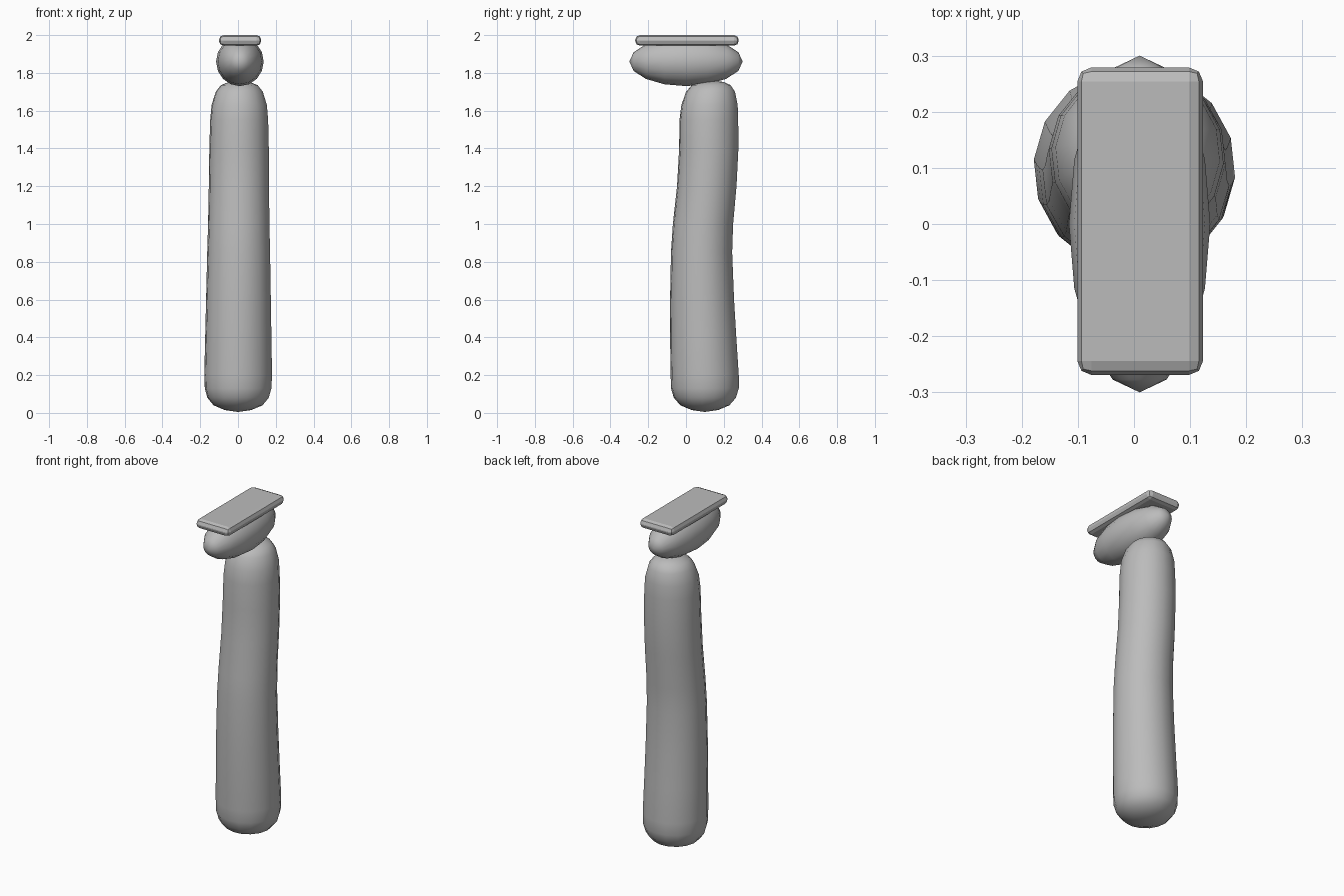
import bpy
import bmesh
from math import sin, cos, pi, radians
from mathutils import Matrix

default_cube = bpy.data.objects.get("Cube")
if default_cube:
    bpy.data.objects.remove(default_cube, do_unlink=True)

# Single plain grey
grey = bpy.data.materials.new("plain grey")
grey.use_nodes = True
colour = (0.5, 0.5, 0.5, 1)
grey.diffuse_color = colour
grey.node_tree.nodes["Principled BSDF"].inputs["Base Color"].default_value = colour


def add_object(name, bm, smooth):
    """Turn a bmesh into a named, shaded object with the grey material."""
    bmesh.ops.recalc_face_normals(bm, faces=bm.faces)
    for face in bm.faces:
        face.smooth = smooth
    mesh = bpy.data.meshes.new(name)
    bm.to_mesh(mesh)
    bm.free()
    mesh.materials.append(grey)
    obj = bpy.data.objects.new(name, mesh)
    bpy.context.collection.objects.link(obj)
    return obj


def build_handle(sections, sides=16, turn=radians(-5)):
    """Loft elliptical sections: height, half width, back and front reach."""
    bm = bmesh.new()
    rings = []
    for z, half_width, front, back in sections:
        centre, depth = (front + back) / 2, (back - front) / 2
        shift = 0.004 * z
        ring = []
        for i in range(sides):
            angle = turn + 2 * pi * i / sides
            ring.append(bm.verts.new((shift + half_width * cos(angle),
                                      centre + depth * sin(angle), z)))
        rings.append(ring)
    for lower, upper in zip(rings, rings[1:]):
        for i in range(sides):
            j = (i + 1) % sides
            bm.faces.new((lower[i], lower[j], upper[j], upper[i]))
    # Shallow domes close both ends
    for ring, z in ((rings[0], 0.005), (rings[-1], 1.76)):
        centre_y = sum(v.co.y for v in ring) / sides
        tip = bm.verts.new((0.004 * z, centre_y, z))
        for i in range(sides):
            bm.faces.new((ring[i], ring[(i + 1) % sides], tip))
    return add_object("handle", bm, True)


# Handle: a gently bent, tapering grip with rounded ends
build_handle([
    (0.015, 0.07, 0.03, 0.17),
    (0.04, 0.13, -0.03, 0.23),
    (0.08, 0.163, -0.065, 0.265),
    (0.13, 0.177, -0.08, 0.28),
    (0.2, 0.18, -0.082, 0.28),
    (0.4, 0.176, -0.085, 0.267),
    (0.6, 0.172, -0.085, 0.255),
    (0.85, 0.167, -0.08, 0.245),
    (1, 0.163, -0.07, 0.25),
    (1.2, 0.16, -0.048, 0.268),
    (1.4, 0.158, -0.037, 0.278),
    (1.55, 0.154, -0.035, 0.277),
    (1.63, 0.147, -0.025, 0.274),
    (1.7, 0.125, 0, 0.26),
    (1.735, 0.098, 0.03, 0.237),
    (1.752, 0.055, 0.08, 0.2),
])

# Neck: a long rounded pod lying front to back
bm = bmesh.new()
bmesh.ops.create_uvsphere(bm, u_segments=16, v_segments=8, radius=1)
bm.transform(Matrix.Translation((0.01, 0, 1.86))
             @ Matrix.Diagonal((0.126, 0.3, 0.13, 1))
             @ Matrix.Rotation(pi / 2, 4, "X"))
add_object("neck", bm, True)

# Head plate: a thin slab with rounded edges
bm = bmesh.new()
bmesh.ops.create_cube(bm, size=1)
bm.transform(Matrix.Translation((0.011, 0.005, 1.972))
             @ Matrix.Diagonal((0.224, 0.548, 0.056, 1)))
bmesh.ops.bevel(bm, geom=bm.edges[:], offset=0.025, segments=2,
                profile=0.5, affect="EDGES")
add_object("head_plate", bm, False)
